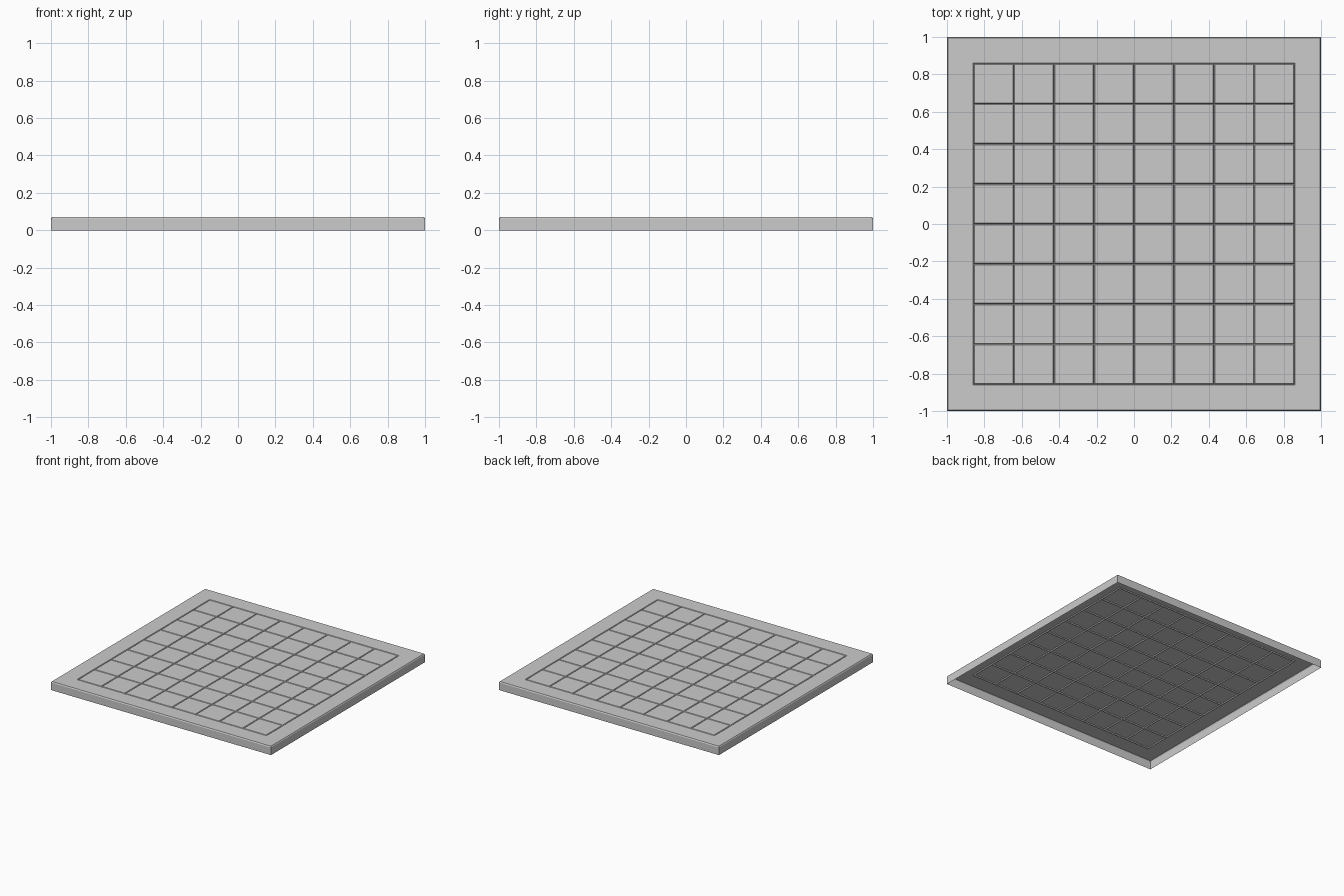
import bpy, bmesh

if "Cube" in bpy.data.objects:
    bpy.data.objects.remove(bpy.data.objects["Cube"])

TOP, EDGE, CHAMFER = 0.07, 0.062, 0.005   # top height, side wall height, edge bevel
HALF = 0.857                              # half-width of the playing field
GROOVE, DEPTH = 0.005, 0.008              # groove half-width and depth

# Grid stations: chamfered rim plus three stations per groove
lines = [-HALF + i * HALF / 4 for i in range(9)]
stations = [(-1, "rim"), (-1 + CHAMFER, "flat")]
for c in lines:
    stations += [(c - GROOVE, "flat"), (c, "line"), (c + GROOVE, "flat")]
stations += [(1 - CHAMFER, "flat"), (1, "rim")]


def height(x, kx, y, ky):
    if "rim" in (kx, ky):
        return EDGE
    in_field = max(abs(x), abs(y)) <= HALF + 1e-4
    return TOP - DEPTH if in_field and "line" in (kx, ky) else TOP


# Top sheet with V grooves
bm = bmesh.new()
grid = [[bm.verts.new((x, y, height(x, kx, y, ky))) for y, ky in stations]
        for x, kx in stations]
n = len(stations)
for i in range(n - 1):
    for j in range(n - 1):
        bm.faces.new((grid[i][j], grid[i + 1][j], grid[i + 1][j + 1], grid[i][j + 1]))

# Side walls, open underneath
border = [e for e in bm.edges if e.is_boundary]
walls = bmesh.ops.extrude_edge_only(bm, edges=border)["geom"]
for v in walls:
    if isinstance(v, bmesh.types.BMVert):
        v.co.z = 0

# Merge flat areas into single clean faces
bmesh.ops.dissolve_limit(bm, angle_limit=0.01, verts=bm.verts[:], edges=bm.edges[:])
bmesh.ops.recalc_face_normals(bm, faces=bm.faces[:])
if max(bm.faces, key=lambda f: f.calc_area()).normal.z < 0:
    bmesh.ops.reverse_faces(bm, faces=bm.faces[:])

mesh = bpy.data.meshes.new("game_board")
bm.to_mesh(mesh)
bm.free()
bpy.context.collection.objects.link(bpy.data.objects.new("game_board", mesh))
